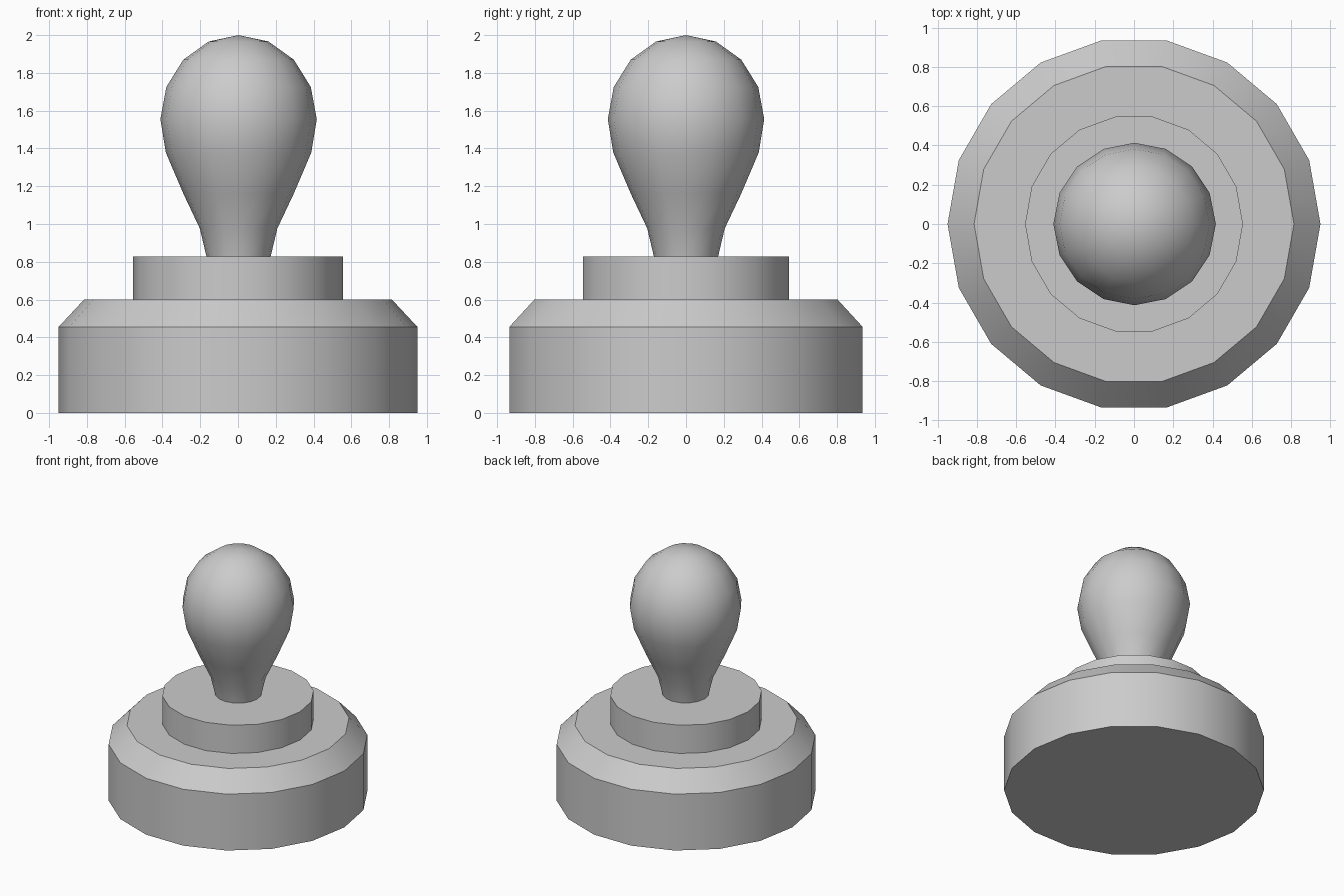
import bpy
import math

cube = bpy.data.objects.get("Cube")
if cube:
    bpy.data.objects.remove(cube, do_unlink=True)

grey = bpy.data.materials.new("light_grey")
grey.use_nodes = True
colour = (0.6, 0.6, 0.6, 1)
grey.diffuse_color = colour
grey.node_tree.nodes["Principled BSDF"].inputs["Base Color"].default_value = colour


def lathe(name, profile, sides, angle=30):
    """Turn a (radius, height) profile, bottom to top, into a closed solid."""
    verts, faces, rings = [], [], []
    for r, z in profile:
        count = sides if r > 0 else 1
        rings.append([len(verts) + i for i in range(count)])
        for i in range(count):
            a = math.tau * i / sides
            verts.append((r * math.cos(a), r * math.sin(a), z))
    for low, high in zip(rings, rings[1:]):
        for i in range(sides):
            j = (i + 1) % sides
            if len(high) == 1:
                faces.append((low[i], low[j], high[0]))
            else:
                faces.append((low[i], low[j], high[j], high[i]))
    faces.append(rings[0][::-1])
    if len(rings[-1]) > 1:
        faces.append(rings[-1])
    mesh = bpy.data.meshes.new(name)
    mesh.from_pydata(verts, [], faces)
    mesh.materials.append(grey)
    obj = bpy.data.objects.new(name, mesh)
    bpy.context.collection.objects.link(obj)
    bpy.ops.object.select_all(action="DESELECT")
    obj.select_set(True)
    bpy.context.view_layer.objects.active = obj
    bpy.ops.object.shade_smooth_by_angle(angle=math.radians(angle))
    return obj


# Chamfered base and the collar on top of it
lathe("base", [(0.95, 0), (0.95, 0.455), (0.815, 0.6)], 18)
lathe("collar", [(0.555, 0.6), (0.555, 0.828)], 18)

# Pear-shaped grip: flared neck, then a slightly tall dome
neck = [(0.17, 0.828), (0.205, 0.976), (0.292, 1.16), (0.385, 1.378)]
dome = [(0.414 * math.cos(a), 1.555 + 0.445 * math.sin(a))
        for a in (i * math.pi / 8 for i in range(4))]
handle = lathe("handle", neck + dome + [(0, 2)], 16, 60)
handle.location.x = 0.003
